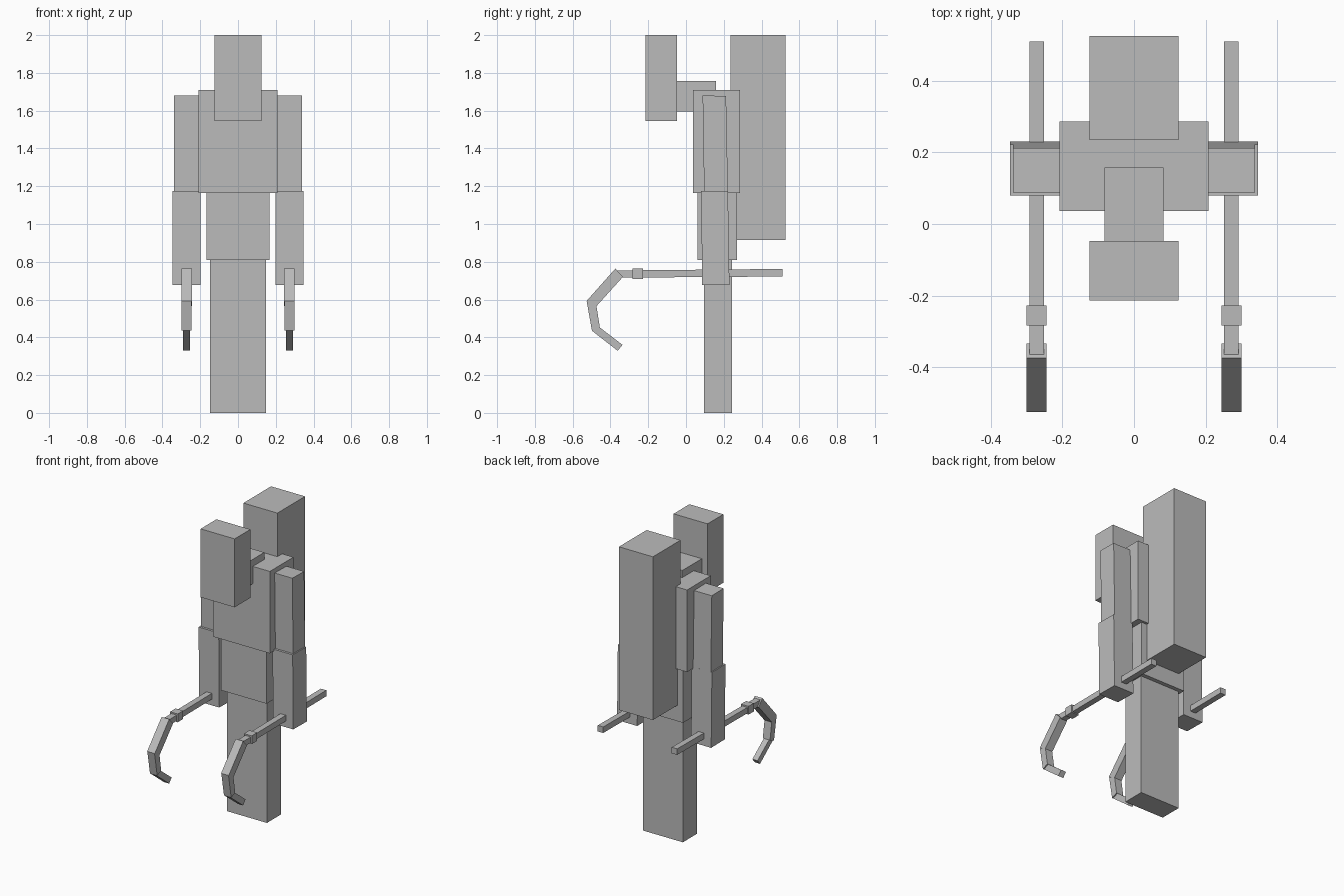
import bpy
import bmesh

if "Cube" in bpy.data.objects:
    bpy.data.objects.remove(bpy.data.objects["Cube"])

grey = bpy.data.materials.new("mid_grey")
grey.diffuse_color = (0.5, 0.5, 0.5, 1.0)
grey.use_nodes = True
grey.node_tree.nodes["Principled BSDF"].inputs["Base Color"].default_value = grey.diffuse_color


def prism(name, x0, x1, profile):
    """Extrude a (y, z) outline from x0 to x1."""
    bm = bmesh.new()
    face = bm.faces.new([bm.verts.new((x0, y, z)) for y, z in profile])
    ext = bmesh.ops.extrude_face_region(bm, geom=[face])
    moved = [g for g in ext["geom"] if isinstance(g, bmesh.types.BMVert)]
    bmesh.ops.translate(bm, verts=moved, vec=(x1 - x0, 0, 0))
    bmesh.ops.recalc_face_normals(bm, faces=bm.faces)
    mesh = bpy.data.meshes.new(name)
    bm.to_mesh(mesh)
    bm.free()
    mesh.materials.append(grey)
    obj = bpy.data.objects.new(name, mesh)
    bpy.context.collection.objects.link(obj)
    return obj


def block(name, half_x, y0, y1, z0, z1):
    """Upright box centred on x = 0."""
    return prism(name, -half_x, half_x, [(y0, z0), (y1, z0), (y1, z1), (y0, z1)])


# Body blocks on the centre line
block("leg_column", 0.147, 0.094, 0.243, 0.0, 0.81)
block("waist", 0.167, 0.062, 0.27, 0.81, 1.165)
block("chest", 0.208, 0.037, 0.286, 1.165, 1.71)
block("neck", 0.083, -0.048, 0.158, 1.595, 1.757)
block("head", 0.125, -0.214, -0.048, 1.545, 2.0)
block("back_tank", 0.125, 0.235, 0.526, 0.915, 2.0)

# Arm parts: name, inner x, outer x, side outline
ROD = 0.272
arm_parts = [
    ("upper_arm", 0.207, 0.338,
     [(0.096, 1.17), (0.222, 1.167), (0.212, 1.678), (0.088, 1.68)]),
    ("forearm", 0.198, 0.346,
     [(0.086, 0.678), (0.23, 0.676), (0.222, 1.174), (0.08, 1.176)]),
    ("rod", ROD - 0.02, ROD + 0.02,
     [(-0.365, 0.716), (0.51, 0.722), (0.51, 0.762), (-0.365, 0.754)]),
    ("collar", ROD - 0.028, ROD + 0.028,
     [(-0.284, 0.709), (-0.228, 0.71), (-0.228, 0.765), (-0.284, 0.764)]),
    ("hook_top", ROD - 0.028, ROD + 0.028,
     [(-0.374, 0.764), (-0.526, 0.593), (-0.474, 0.565), (-0.334, 0.72)]),
    ("hook_middle", ROD - 0.0265, ROD + 0.0265,
     [(-0.526, 0.593), (-0.498, 0.435), (-0.456, 0.452), (-0.474, 0.565)]),
    ("hook_tip", ROD - 0.019, ROD + 0.019,
     [(-0.498, 0.435), (-0.362, 0.329), (-0.336, 0.36), (-0.456, 0.452)]),
]
for side, s in (("left", -1), ("right", 1)):
    for name, inner, outer, outline in arm_parts:
        prism(f"{side}_{name}", s * inner, s * outer, outline)
